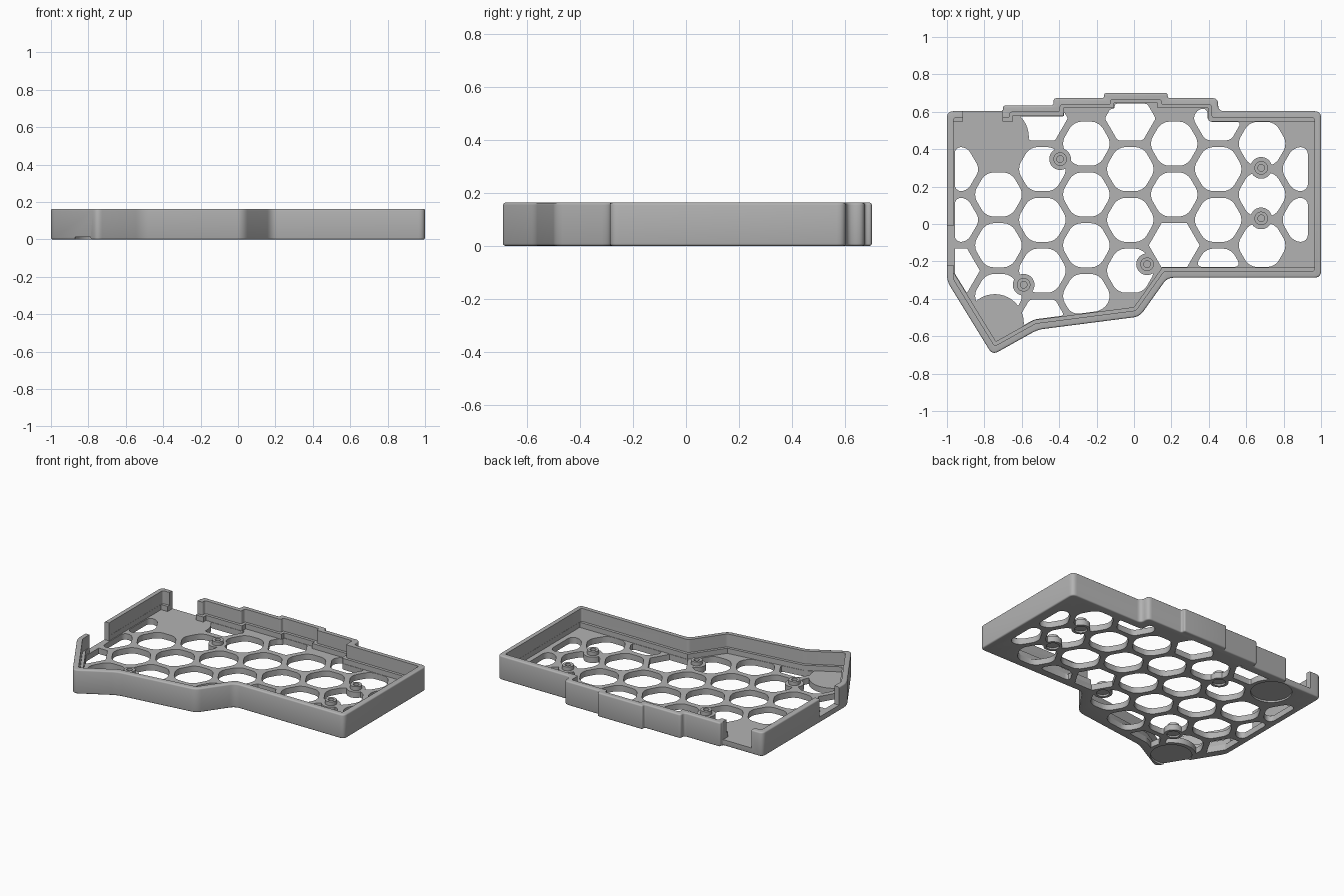
import bpy, bmesh, math
from mathutils import Vector

if "Cube" in bpy.data.objects:
    bpy.data.objects.remove(bpy.data.objects["Cube"])

HEIGHT, FLOOR, LEDGE, WALL = 0.163, 0.04, 0.075, 0.035

grey = bpy.data.materials.new("matte_grey")
grey.use_nodes = True
grey.diffuse_color = (0.45, 0.45, 0.45, 1)
grey.node_tree.nodes["Principled BSDF"].inputs["Base Color"].default_value = (0.45, 0.45, 0.45, 1)

# Case outline, counter-clockwise from the front tip
OUTLINE = [Vector(p) for p in [
    (-0.757, -0.70), (-0.515, -0.565), (0.03, -0.495), (0.178, -0.287), (1, -0.287),
    (1, 0.603), (0.45, 0.603), (0.45, 0.673), (0.18, 0.673), (0.18, 0.70),
    (-0.16, 0.70), (-0.16, 0.673), (-0.43, 0.673), (-0.43, 0.633), (-0.70, 0.633),
    (-0.70, 0.603), (-1, 0.603), (-1, -0.305)]]
BOSSES = [(-0.395, 0.347), (0.68, 0.30), (0.68, 0.03), (0.07, -0.215), (-0.59, -0.325)]
FEET = [(-0.744, -0.53), (-0.717, 0.465)]


def inset(poly, gap, left, right):
    """Offset each edge inward; the two long side walls have their own gaps."""
    lines = []
    for a, b in zip(poly, poly[1:] + poly[:1]):
        d = (b - a).normalized()
        n = Vector((-d.y, d.x))
        mid = (a + b) / 2
        g = right if mid.x > 0.99 else left if mid.x < -0.99 else gap
        lines.append((a + n * g, d))
    out = []
    for (p, d), (q, e) in zip(lines[-1:] + lines[:-1], lines):
        t = (q - p).cross(e) / d.cross(e)
        out.append(p + d * t)
    return out


def fillet(poly, radius, steps=5):
    """Round every corner of a polygon."""
    out = []
    for i, p in enumerate(poly):
        a, b = poly[i - 1] - p, poly[(i + 1) % len(poly)] - p
        r = min(radius, a.length * 0.45, b.length * 0.45)
        s, e = p + a.normalized() * r, p + b.normalized() * r
        for k in range(steps + 1):
            t = k / steps
            out.append(s * (1 - t) ** 2 + p * 2 * t * (1 - t) + e * t * t)
    return out


def circle(c, r, n=40):
    return [Vector((c[0] + r * math.cos(math.tau * i / n),
                    c[1] + r * math.sin(math.tau * i / n))) for i in range(n)]


def rect(x0, y0, x1, y1):
    return [Vector(p) for p in ((x0, y0), (x1, y0), (x1, y1), (x0, y1))]


def prism(name, polys, z0, z1):
    """Extrude one or more polygons into an object."""
    bm = bmesh.new()
    for poly in polys:
        low = bm.faces.new([bm.verts.new((p.x, p.y, z0)) for p in poly])
        top = bmesh.ops.extrude_face_region(bm, geom=[low])["geom"]
        bmesh.ops.translate(bm, vec=(0, 0, z1 - z0),
                            verts=[v for v in top if isinstance(v, bmesh.types.BMVert)])
    bmesh.ops.recalc_face_normals(bm, faces=bm.faces)
    return add(name, bm)


def add(name, bm):
    me = bpy.data.meshes.new(name)
    bm.to_mesh(me)
    bm.free()
    ob = bpy.data.objects.new(name, me)
    bpy.context.collection.objects.link(ob)
    return ob


def bake(ob):
    deps = bpy.context.evaluated_depsgraph_get()
    me = bpy.data.meshes.new_from_object(ob.evaluated_get(deps))
    ob.modifiers.clear()
    ob.data = me


def boolean(ob, tool, op="DIFFERENCE", keep=False):
    m = ob.modifiers.new("cut", "BOOLEAN")
    m.object, m.operation, m.solver = tool, op, "EXACT"
    bake(ob)
    if not keep:
        bpy.data.objects.remove(tool)


def bevel(ob, width, segments, angle):
    m = ob.modifiers.new("bevel", "BEVEL")
    m.width, m.segments = width, segments
    m.limit_method, m.angle_limit = "ANGLE", math.radians(angle)
    bake(ob)


def finish(ob):
    ob.data.materials.clear()
    ob.data.materials.append(grey)
    bpy.ops.object.select_all(action="DESELECT")
    ob.select_set(True)
    bpy.context.view_layer.objects.active = ob
    bpy.ops.object.shade_smooth_by_angle(angle=math.radians(32))


# Solid tray with softened rims, then hollowed in two steps to leave a ledge
tray = prism("tray", [fillet(OUTLINE, 0.035)], 0, HEIGHT)
bevel(tray, 0.01, 3, 60)
boolean(tray, prism("upper_cut", [fillet(inset(OUTLINE, WALL, WALL, WALL), 0.015)], LEDGE, 0.3))
boolean(tray, prism("lower_cut", [inset(OUTLINE, 0.054, WALL + 0.001, WALL + 0.001)], FLOOR, 0.2))

# Cable gaps in the back wall and the right-hand wall
boolean(tray, prism("wall_gaps", [rect(-0.915, 0.5, -0.702, 0.8),
                                  rect(-1.1, -0.22, -0.95, -0.01)], FLOOR, 0.3))

# Honeycomb openings, clipped to the floor and kept clear of bosses and feet
clip = prism("clip", [inset(OUTLINE, 0.057, 0.042, 0.07)], -0.2, 0.2)
keepout = prism("keepout", [circle(c, 0.058) for c in BOSSES]
                + [circle(c, 0.155) for c in FEET], -0.3, 0.3)
ROWS = {-4: (1, 4), -3: (1, 4), -2: (0, 5), -1: (0, 4), 0: (0, 4),
        1: (0, 3), 2: (0, 4), 3: (0, 3), 4: (1, 3)}
comb = bmesh.new()
for col, (first, last) in ROWS.items():
    for row in range(first, last):
        c = (-0.02 + 0.235 * col, 0.565 - 0.2715 * (row + 0.5 * (col % 2)))
        cell = prism("cell", [circle(c, 0.136, 6)], -0.1, 0.1)
        boolean(cell, clip, "INTERSECT", True)
        # round the upright corners only
        bm = bmesh.new()
        bm.from_mesh(cell.data)
        upright = [e for e in bm.edges if abs(e.verts[0].co.z - e.verts[1].co.z) > 0.1]
        bmesh.ops.bevel(bm, geom=upright, offset=0.04, segments=4, profile=0.5,
                        affect="EDGES", clamp_overlap=True)
        bm.to_mesh(cell.data)
        bm.free()
        boolean(cell, keepout, "DIFFERENCE", True)
        comb.from_mesh(cell.data)
        bpy.data.objects.remove(cell)
bpy.data.objects.remove(clip)
bpy.data.objects.remove(keepout)
boolean(tray, add("honeycomb", comb))

# Shallow round recesses underneath for feet and screw heads
boolean(tray, prism("recesses", [circle(c, 0.128) for c in FEET]
                    + [circle(c, 0.04) for c in BOSSES], -0.1, 0.012))
finish(tray)

# Screw bosses with blind bores
for i, c in enumerate(BOSSES):
    boss = prism("screw_boss_%d" % (i + 1), [circle(c, 0.036, 32)], FLOOR - 0.01, 0.066)
    boolean(boss, prism("bore", [circle(c, 0.018, 24)], FLOOR + 0.002, 0.1))
    finish(boss)
